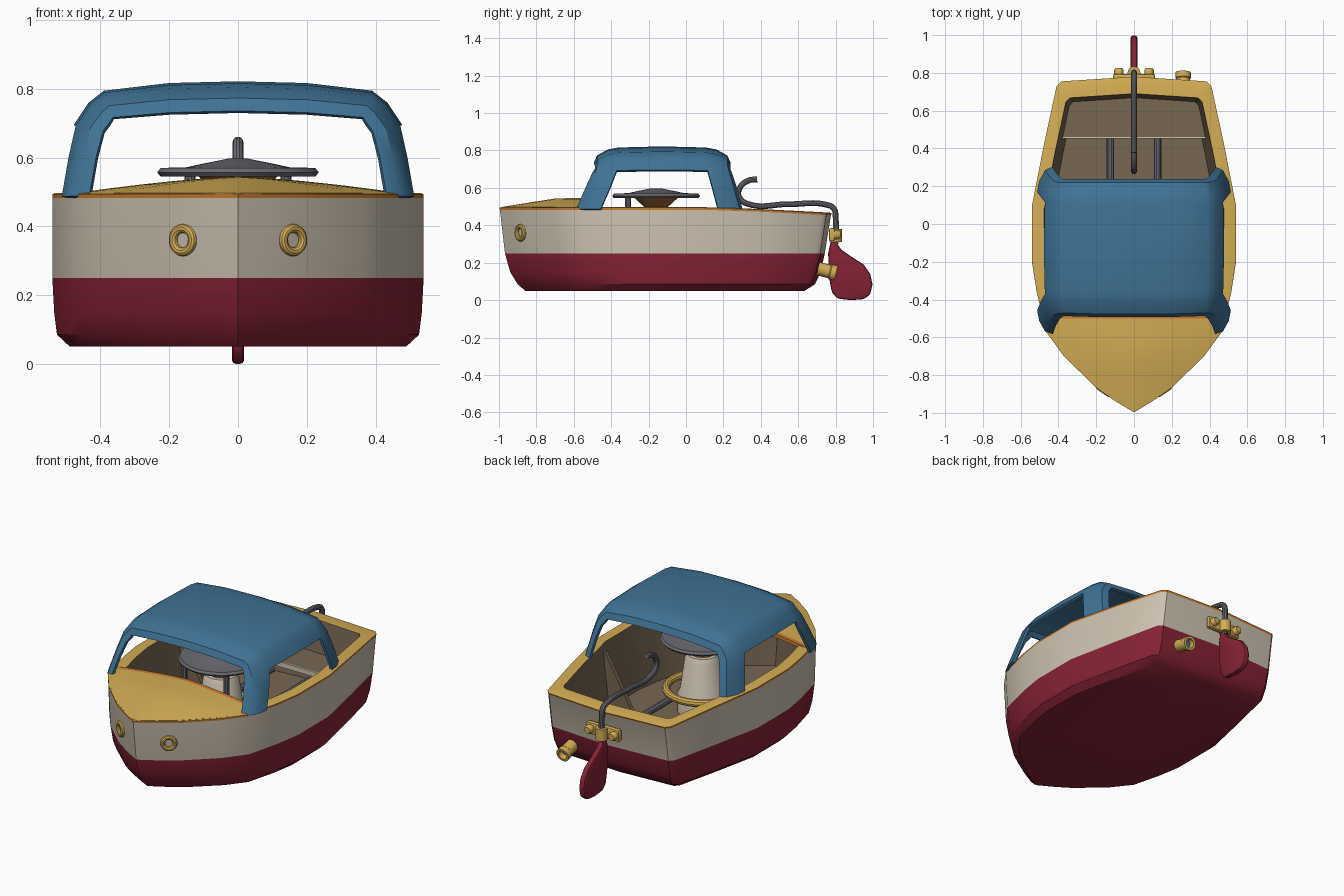
import bpy, bmesh, math
from mathutils import Vector

if "Cube" in bpy.data.objects:
    bpy.data.objects.remove(bpy.data.objects["Cube"])


def mat(name, r, g, b):
    m = bpy.data.materials.new(name)
    m.diffuse_color = (r, g, b, 1)
    m.use_nodes = True
    m.node_tree.nodes["Principled BSDF"].inputs["Base Color"].default_value = m.diffuse_color
    return m


CREAM = mat("cream", .62, .55, .44)
CRIMSON = mat("crimson", .24, .016, .035)
BLUE = mat("canopy blue", .05, .17, .30)
YELLOW = mat("yellow", .66, .42, .09)
ORANGE = mat("orange trim", .58, .20, .03)
BROWN = mat("interior brown", .19, .135, .085)
GRAY = mat("metal gray", .14, .14, .165)
COPPER = mat("copper", .33, .12, .03)


def mesh(name, verts, faces, mats, idx=None):
    me = bpy.data.meshes.new(name)
    me.from_pydata([tuple(v) for v in verts], [], faces)
    for m in mats:
        me.materials.append(m)
    if idx:
        for p, i in zip(me.polygons, idx):
            p.material_index = i
    bm = bmesh.new()
    bm.from_mesh(me)
    bmesh.ops.recalc_face_normals(bm, faces=bm.faces)
    bm.to_mesh(me)
    bm.free()
    ob = bpy.data.objects.new(name, me)
    bpy.context.collection.objects.link(ob)
    return ob


def bevel(ob, w, seg=2):
    b = ob.modifiers.new("bevel", 'BEVEL')
    b.width, b.segments = w, seg
    return ob


def prism(name, pts, d, m):
    """Polygon swept along vector d."""
    n, d = len(pts), Vector(d)
    v = [Vector(p) for p in pts] + [Vector(p) + d for p in pts]
    f = [list(range(n)), list(range(n, 2 * n))]
    f += [(i, (i + 1) % n, n + (i + 1) % n, n + i) for i in range(n)]
    return mesh(name, v, f, [m])


def box(name, c, s, m):
    x, y, z = (c[i] - s[i] / 2 for i in range(3))
    return prism(name, [(x, y, z), (x + s[0], y, z), (x + s[0], y + s[1], z),
                        (x, y + s[1], z)], (0, 0, s[2]), m)


def lathe(name, prof, c, m, axis=(0, 0, 1), n=32, closed=False):
    """Spin (radius, height) points round an axis through c."""
    q = Vector(axis).to_track_quat('Z', 'Y')
    v, f, k = [], [], len(prof)
    for i in range(n):
        a = 2 * math.pi * i / n
        v += [Vector(c) + q @ Vector((r * math.cos(a), r * math.sin(a), h)) for r, h in prof]
    for i in range(n):
        j = (i + 1) % n
        for t in range(k if closed else k - 1):
            u = (t + 1) % k
            f.append((i * k + t, j * k + t, j * k + u, i * k + u))
    return mesh(name, v, f, [m])


def ring(name, R, r, c, m, axis=(0, 0, 1)):
    prof = [(R + r * math.cos(t * math.pi / 5), r * math.sin(t * math.pi / 5)) for t in range(10)]
    return lathe(name, prof, c, m, axis, closed=True)


def tube(name, pts, r, m, smooth=False):
    cu = bpy.data.curves.new(name, 'CURVE')
    cu.dimensions, cu.bevel_depth, cu.use_fill_caps = '3D', r, True
    cu.bevel_resolution = 3
    s = cu.splines.new('BEZIER' if smooth else 'POLY')
    p = s.bezier_points if smooth else s.points
    p.add(len(pts) - 1)
    for q, c in zip(p, pts):
        if smooth:
            q.co = c
            q.handle_left_type = q.handle_right_type = 'AUTO'
        else:
            q.co = (*c, 1)
    cu.materials.append(m)
    ob = bpy.data.objects.new(name, cu)
    bpy.context.collection.objects.link(ob)


# Hull: plan outline lofted through levels, over the rim and down inside
HALF = [(0, -.995), (.1, -.935), (.2, -.865), (.37, -.70), (.465, -.57), (.515, -.36), (.54, -.2),
        (.54, .1), (.475, .43), (.41, .73), (.385, .755), (0, .78)]
OUT = HALF + [(-x, y) for x, y in HALF[-2:0:-1]]
N = len(OUT)


def top(y):
    return .497 - .03 * max(0, (y - .1) / .68) ** 1.3


def level(sx, y0, y1, z):
    pts = []
    for x, y in OUT:
        yy = y0 + (y + .995) / 1.775 * (y1 - y0)
        pts.append((x * sx, yy, top(yy) + z if z <= 0 else z))
    return pts


LEVELS = [(.905, -.86, .635, .05), (.975, -.90, .69, .085), (.99, -.94, .72, .15),
          (1, -.968, .742, .25), (1, -.995, .775, -.014), (1, -.997, .78, -.003),
          (.985, -.985, .77, 0), (.88, -.89, .69, 0), (.80, -.85, .65, .12)]
V = [p for l in LEVELS for p in level(*l)]
F, I = [list(range(N))], [1]
for k, m in enumerate([1, 1, 1, 0, 2, 3, 3, 4]):
    for i in range(N):
        j = (i + 1) % N
        F.append((k * N + i, k * N + j, (k + 1) * N + j, (k + 1) * N + i))
        I.append(m)
F.append(list(range(8 * N, 9 * N)))
I.append(4)
mesh("hull", V, F, [CREAM, CRIMSON, ORANGE, YELLOW, BROWN], I)


# Cambered foredeck with an orange rear edge
def width(y):
    for (x0, y0), (x1, y1) in zip(HALF, HALF[1:]):
        if y <= y1:
            return x0 + (x1 - x0) * (y - y0) / (y1 - y0)


YS = [-.985, -.93, -.865, -.78, -.70, -.63, -.57, -.50, -.475]
V, F, I = [], [], []
for y in YS:
    h = .048 * min(1, (y + .99) / .3)
    V += [(width(y) * .975 * t / 5, y, .497 + h * (1 - abs(t / 5) ** 1.4)) for t in range(-5, 6)]
for r in range(len(YS) - 1):
    for c in range(10):
        F.append((r * 11 + c, r * 11 + c + 1, r * 11 + c + 12, r * 11 + c + 11))
        I.append(1 if r == len(YS) - 2 else 0)
deck = mesh("foredeck", V, F, [YELLOW, ORANGE], I)
s = deck.modifiers.new("thick", 'SOLIDIFY')
s.thickness, s.offset = .02, -1

# Canopy: arched shell with curled ends and four legs
# rows: x, z, inset direction x and z, front y, back y
R = [(0, .808, 0, 1, -.485, .23), (.2, .803, 0, 1, -.485, .23), (.385, .782, .3, .9, -.48, .23),
     (.425, .75, .7, .7, -.48, .23), (.465, .69, 1, .2, -.495, .24), (.485, .6, 1, 0, -.53, .265),
     (.505, .485, 1, 0, -.58, .295)]
ROWS = [(-x, z, -a, b, f, k) for x, z, a, b, f, k in R[:0:-1]] + R
COLS = [(0, .075), (.015, .04), (.07, .01), (.125, 0)]
V, F = [], []
for x, z, a, b, f, k in ROWS:
    line = [(f + o, i) for o, i in COLS] + [((f + k) / 2, -.006)]
    line += [(k - o, i) for o, i in COLS[::-1]]
    V += [(x - a * i, y, z - b * i) for y, i in line]
for r in range(len(ROWS) - 1):
    for c in range(8):
        if c in (3, 4) and (r < 2 or r > 9):
            continue
        F.append((r * 9 + c, r * 9 + c + 1, r * 9 + c + 10, r * 9 + c + 9))
can = mesh("canopy", V, F, [BLUE])
s = can.modifiers.new("thick", 'SOLIDIFY')
s.thickness, s.offset = .016, 0

# Boiler with metal cap, funnel and posts
B = (0, -.16, 0)
lathe("boiler", [(0, .12), (.14, .12), (.14, .22), (.125, .25), (.10, .43), (.085, .46), (0, .46)], B, CREAM)
lathe("funnel", [(0, .45), (.06, .45), (.065, .5), (.12, .55), (0, .55)], B, COPPER)
lathe("boiler_cap", [(0, .545), (.225, .545), (.235, .557), (.225, .57), (.15, .572), (.1, .583),
                     (.03, .597), (0, .598)], B, GRAY)
ring("boiler_ring", .2, .022, (0, -.16, .25), YELLOW)
for i, s in enumerate((-1, 1)):
    tube(f"cap_post_{i}", [(s * .14, -.31, .12), (s * .14, -.31, .55)], .016, GRAY)
    tube(f"floor_pipe_{i}", [(s * .125, -.05, .2), (s * .125, .5, .2)], .02, GRAY)
    # Side ribs
    prism(f"rib_{i}", [(s * .475, .1, .45), (s * .45, .1, .45), (s * .26, .1, .12), (s * .43, .1, .12)],
          (0, .025, 0), BROWN)
    # Portholes on the bow
    nrm = Vector((s * .56, -.83, 0))
    c = Vector((s * .16, -.885, .36))
    ring(f"porthole_{i}", .034, .013, c, YELLOW, nrm)
    # Bracket bolts
    lathe(f"bracket_bolt_{i}", [(0, .035), (.018, .035), (.025, .025), (.025, 0), (0, 0)],
          (s * .08, .79, .35), YELLOW, (0, 1, 0), 12)

# Stern bench
prism("bench", [(-.39, .46, .26), (.39, .46, .26), (.35, .67, .26), (-.35, .67, .26)], (0, 0, .025), BROWN)
box("bench_edge", (0, .457, .27), (.78, .01, .03), CREAM)

# Steering gear: tiller, bracket and rudder
tube("tiller", [(0, .38, .645), (0, .335, .64), (0, .285, .595), (0, .285, .55), (0, .33, .515),
                (0, .55, .513), (0, .75, .51), (0, .79, .49), (0, .80, .44), (0, .80, .30)], .016, GRAY, True)
bevel(box("bracket", (0, .78, .35), (.22, .03, .07), YELLOW), .008)
lathe("bracket_sleeve", [(0, .31), (.034, .31), (.034, .38), (0, .38)], (0, .80, 0), YELLOW, n=16)
RUD = [(.775, .32), (.80, .315), (.83, .27), (.88, .235), (.95, .19), (.985, .14), (.997, .085),
       (.985, .03), (.95, .005), (.88, 0), (.81, .008), (.78, .04), (.765, .12), (.76, .25)]
bevel(prism("rudder", [(-.018, y, z) for y, z in RUD], (.036, 0, 0), CRIMSON), .012)

# Exhaust outlet, open at the end
AX = (0, .95, -.25)
lathe("exhaust", [(.036, -.06), (.036, .05), (.041, .055), (.041, .085), (.027, .085), (.027, 0), (0, 0)],
      (.26, .72, .165), YELLOW, AX, 20)
lathe("exhaust_core", [(0, 0), (.026, 0), (.026, .02), (0, .02)], (.26, .75, .157), BLUE, AX, 16)

# Freeze modifiers and curves, then smooth with sharp edges kept
bpy.ops.object.select_all(action='SELECT')
bpy.context.view_layer.objects.active = can
bpy.ops.object.convert(target='MESH')
bpy.ops.object.shade_smooth_by_angle(angle=math.radians(35))
